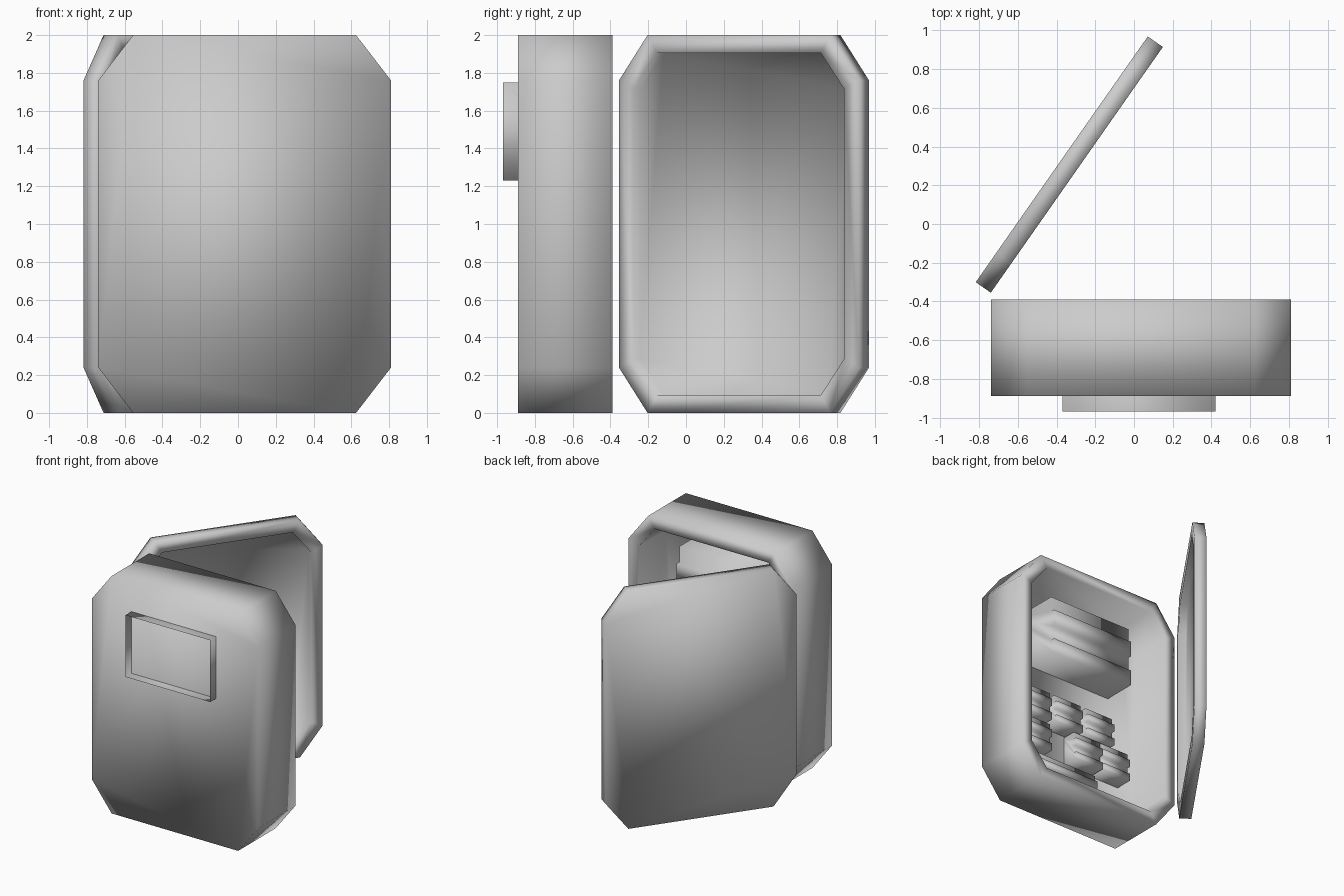
import bpy, bmesh, math

if "Cube" in bpy.data.objects:
    bpy.data.objects.remove(bpy.data.objects["Cube"])

W, H = 1.55, 2.0


def finish(name, bm, loc=(0, 0, 0), rot=0.0):
    bmesh.ops.recalc_face_normals(bm, faces=bm.faces)
    me = bpy.data.meshes.new(name)
    bm.to_mesh(me)
    bm.free()
    for p in me.polygons:
        p.use_smooth = True
    ob = bpy.data.objects.new(name, me)
    bpy.context.collection.objects.link(ob)
    ob.location = loc
    ob.rotation_euler[2] = rot
    return ob


def octagon(bm, y, inset, cx, cz):
    """Ring of a rectangle with cut corners, starting at local x = 0."""
    x0, x1, z0, z1 = inset, W - inset, inset, H - inset
    pts = [(x0 + cx, z0), (x1 - cx, z0), (x1, z0 + cz), (x1, z1 - cz),
           (x1 - cx, z1), (x0 + cx, z1), (x0, z1 - cz), (x0, z0 + cz)]
    return [bm.verts.new((x, y, z)) for x, z in pts]


def tray(name, outer, rim, floor, loc, rot=0.0):
    """Hollow tray: outer face, side wall, rim, inner wall, floor."""
    bm = bmesh.new()
    rings = [octagon(bm, outer, 0, .185, .24), octagon(bm, rim, 0, .185, .24),
             octagon(bm, rim, .095, .15, .19), octagon(bm, floor, .095, .15, .19)]
    for a, b in zip(rings, rings[1:]):
        for i in range(8):
            j = (i + 1) % 8
            bm.faces.new((a[i], a[j], b[j], b[i]))
    bm.faces.new(rings[0])
    bm.faces.new(rings[-1])
    return finish(name, bm, loc, rot)


def ridged_block(name, x0, x1, z0, z1, y0, y1, step):
    """Block with two ridges across its back, open towards the front."""
    q = (z1 - z0) / 4
    r = y1 + step
    prof = [(y0, z0), (r, z0), (r, z0 + q), (y1, z0 + q), (y1, z0 + 2 * q),
            (r, z0 + 2 * q), (r, z0 + 3 * q), (y1, z0 + 3 * q), (y1, z1), (y0, z1)]
    bm = bmesh.new()
    a, b = [[bm.verts.new((x, y, z)) for y, z in prof] for x in (x0, x1)]
    for i in range(len(prof) - 1):
        bm.faces.new((a[i], a[i + 1], b[i + 1], b[i]))
    bm.faces.new(a)
    bm.faces.new(b)
    return finish(name, bm)


# casing open at the back, and the door swung out from its left edge
tray("casing", -.89, -.39, -.76, (-.74, 0, 0))
tray("door", .095, 0, .06, (-.74, -.355, 0), math.radians(55))

# display housing passing through the front wall
ridged_block("display_housing", -.37, .42, 1.23, 1.75, -.97, -.51, .035)

# small ridged components on the inner wall: (x centre, bottom z)
for i, (x, z) in enumerate([(.46, .72), (.145, .72), (-.175, .72),
                            (.46, .44), (-.055, .46), (-.335, .46)]):
    ridged_block(f"component_{i + 1}", x - .135, x + .135, z, z + .25, -.78, -.64, .03)

# wide component along the bottom
ridged_block("bottom_component", -.14, .46, .15, .39, -.78, -.64, .03)
